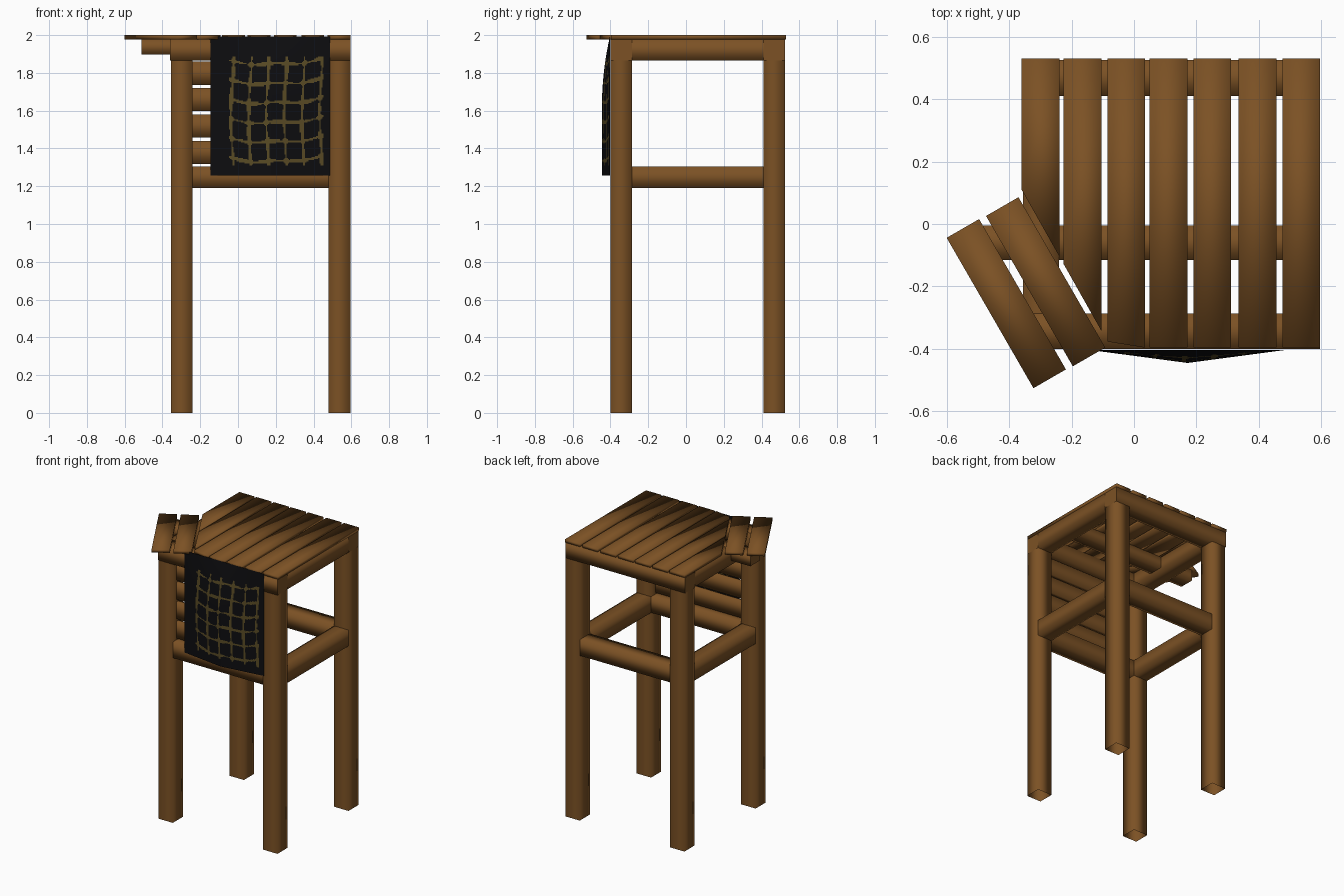
import bpy, bmesh, math
from mathutils import Vector, Matrix

if "Cube" in bpy.data.objects:
    bpy.data.objects.remove(bpy.data.objects["Cube"])


def material(name, rgb):
    m = bpy.data.materials.new(name)
    m.use_nodes = True
    m.diffuse_color = (*rgb, 1)
    m.node_tree.nodes["Principled BSDF"].inputs["Base Color"].default_value = (*rgb, 1)
    return m


wood = material("brown wood", (0.2, 0.083, 0.018))
black = material("black cloth", (0.004, 0.004, 0.005))
gold = material("dull gold thread", (0.1, 0.07, 0.018))


def finish(name, bm, *mats):
    for f in bm.faces:
        f.smooth = True
    mesh = bpy.data.meshes.new(name)
    bm.to_mesh(mesh)
    bm.free()
    for m in mats:
        mesh.materials.append(m)
    ob = bpy.data.objects.new(name, mesh)
    bpy.context.collection.objects.link(ob)
    return ob


def block(lo, hi):
    bm = bmesh.new()
    bmesh.ops.create_cube(bm, size=1)
    lo, hi = Vector(lo), Vector(hi)
    for v in bm.verts:
        v.co = [lo[i] + (v.co[i] + 0.5) * (hi[i] - lo[i]) for i in range(3)]
    return bm


def beam(name, lo, hi, axis, capped=False):
    """Softly shaded timber along one axis, with flat caps or open ends."""
    bm = block(lo, hi)
    bm.normal_update()
    caps = [f for f in bm.faces if abs(f.normal[axis]) > 0.9]
    if capped:
        bmesh.ops.split_edges(bm, edges=[e for f in caps for e in f.edges])
    else:
        bmesh.ops.delete(bm, geom=caps, context="FACES")
    return finish(name, bm, wood)


X = {"right": (-0.355, -0.24), "left": (0.48, 0.595)}
Y = {"front": (-0.40, -0.287), "back": (0.41, 0.525)}
RAIL = (1.865, 1.976)
STRETCH = (1.19, 1.305)

# Legs
for sx, (x0, x1) in X.items():
    for sy, (y0, y1) in Y.items():
        beam(f"{sy}_{sx}_leg", (x0, y0, 0), (x1, y1, RAIL[0]), 2)

# Front and back rails and stretchers
for sy, (y0, y1) in Y.items():
    beam(f"{sy}_rail", (-0.36, y0, RAIL[0]), (0.595, y1, RAIL[1]), 0, True)
    beam(f"{sy}_stretcher", (-0.24, y0, STRETCH[0]), (0.48, y1, STRETCH[1]), 0)

# Side rails and stretchers
for sx, (x0, x1) in X.items():
    for part, (z0, z1) in (("rail", RAIL), ("stretcher", STRETCH)):
        beam(f"{sx}_{part}", (x0, Y["front"][1], z0), (x1, Y["back"][0], z1), 1)

# Middle brace that also carries the angled planks
beam("middle_brace", (-0.51, -0.115, 1.897), (0.48, -0.005, 1.976), 0, True)

# Top planks, the first two trimmed along a slanted line
for i, x0 in enumerate((-0.36, -0.225, -0.085, 0.05, 0.19, 0.335, 0.475)):
    bm = block((x0, -0.396, 1.978), (x0 + 0.121, 0.53, 2.0))
    for v in bm.verts:
        if v.co.y < 0:
            v.co.y = max(-0.396, 0.11 - 1.77 * (v.co.x + 0.36))
    finish(f"top_plank_{i + 1}", bm, wood)

# Angled planks
for i, (cx, cy) in enumerate(((-0.409, -0.255), (-0.283, -0.185))):
    bm = block((-0.06, -0.278, 1.978), (0.06, 0.278, 2.0))
    bm.transform(Matrix.Translation((cx, cy, 0)) @ Matrix.Rotation(math.radians(30), 4, "Z"))
    finish(f"angled_plank_{i + 1}", bm, wood)

# Front slats
for i in range(4):
    z = 1.317 + 0.14 * i
    beam(f"front_slat_{i + 1}", (-0.25, -0.36, z), (0.49, -0.335, z + 0.122), 0)

# Hanging cloth, bulging outwards along its middle
LEFT, RIGHT, BOTTOM, TOP = -0.145, 0.488, 1.256, 1.992
MID = (LEFT + RIGHT) / 2
bm = bmesh.new()
bmesh.ops.create_grid(bm, x_segments=110, y_segments=126, size=0.5)
for v in bm.verts:
    x = LEFT + (v.co.x + 0.5) * (RIGHT - LEFT)
    z = BOTTOM + (v.co.y + 0.5) * (TOP - BOTTOM)
    tent = 1 - abs(x - MID) / (RIGHT - MID)
    drop = 1 - max(0, (z - 1.62) / (TOP - 1.62)) ** 2
    v.co = (x, -0.403 - 0.042 * tent * drop, z)


def off_line(value, first, step, count):
    k = min(max(round((value - first) / step), 0), count - 1)
    return abs(value - first - k * step)


# Broken, sagging net pattern with knots at the crossings
for f in bm.faces:
    c = f.calc_center_median()
    x, z = c.x, c.z
    across = off_line(x + 0.008 * math.sin(9 * z), -0.03, 0.094, 6)
    sag = 0.035 * (1 - ((x - MID) / 0.3) ** 2)
    along = off_line(z + sag + 0.006 * math.sin(23 * x), 1.365, 0.103, 6)
    inside = -0.05 < x < 0.455 and 1.31 < z < 1.885
    wear = math.sin(31 * x + 17 * z) * math.sin(27 * z - 13 * x)
    width = 0.007 + 0.005 * wear
    knot = across + along < 0.021
    f.material_index = int(inside and (knot or min(across, along) < width))
finish("hanging_cloth", bm, black, gold)
